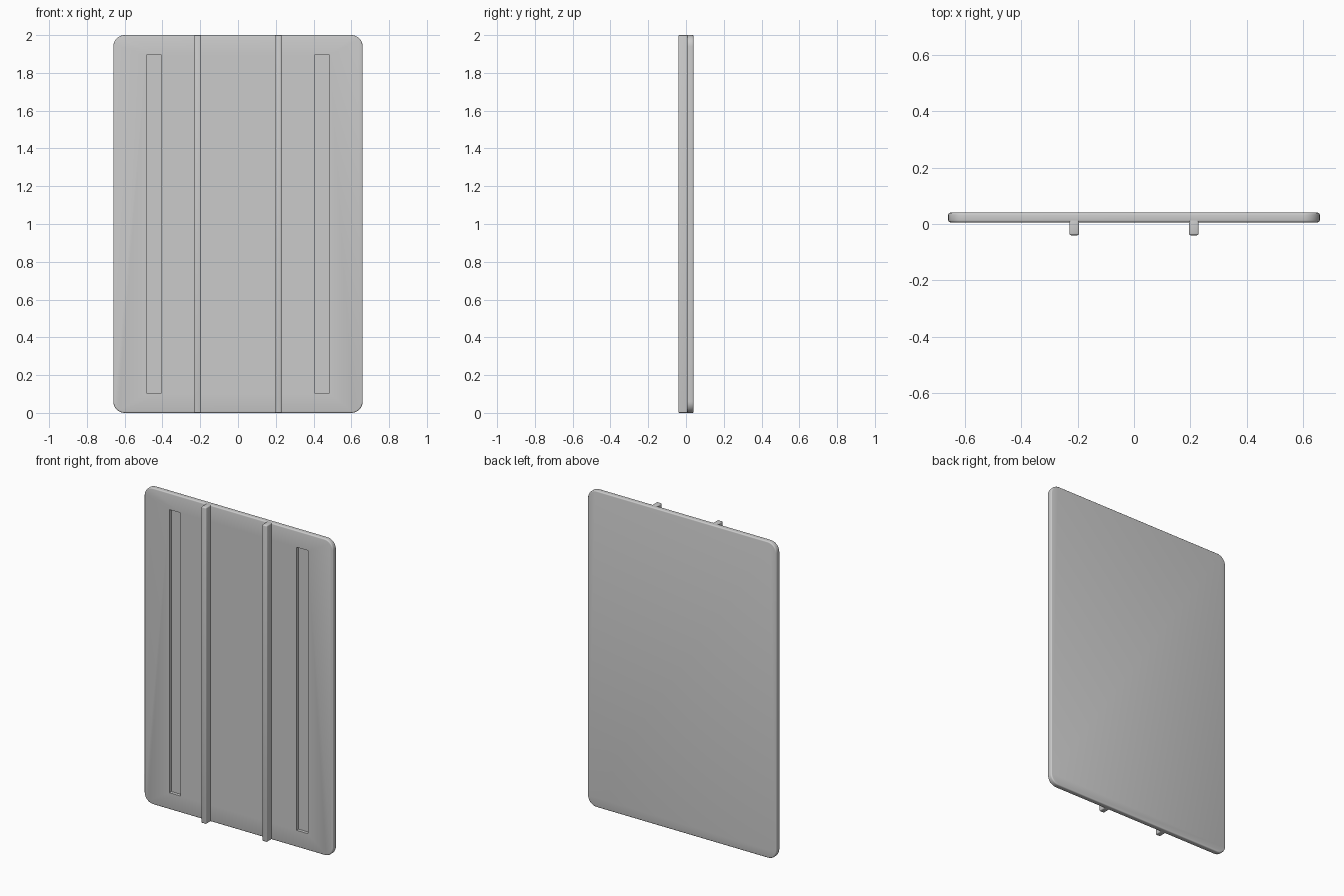
import bpy, bmesh
from math import cos, sin, pi

if "Cube" in bpy.data.objects:
    bpy.data.objects.remove(bpy.data.objects["Cube"])


def add_object(name, bm):
    bmesh.ops.recalc_face_normals(bm, faces=bm.faces)
    mesh = bpy.data.meshes.new(name)
    bm.to_mesh(mesh)
    bm.free()
    obj = bpy.data.objects.new(name, mesh)
    bpy.context.collection.objects.link(obj)
    return obj


def box(name, x0, x1, y0, y1, z0, z1):
    bm = bmesh.new()
    bmesh.ops.create_cube(bm, size=1)
    for v in bm.verts:
        v.co.x = x0 + (v.co.x + 0.5) * (x1 - x0)
        v.co.y = y0 + (v.co.y + 0.5) * (y1 - y0)
        v.co.z = z0 + (v.co.z + 0.5) * (z1 - z0)
    return add_object(name, bm)


def rounded_plate(name, half_w, height, r, y0, y1, steps=8):
    bm = bmesh.new()
    centres = [(half_w - r, height - r), (r - half_w, height - r),
               (r - half_w, r), (half_w - r, r)]
    verts = []
    for i, (cx, cz) in enumerate(centres):
        for s in range(steps + 1):
            a = (i + s / steps) * pi / 2
            verts.append(bm.verts.new((cx + r * cos(a), y0, cz + r * sin(a))))
    face = bm.faces.new(verts)
    new = bmesh.ops.extrude_face_region(bm, geom=[face])["geom"]
    bmesh.ops.translate(bm, vec=(0, y1 - y0, 0),
                        verts=[g for g in new if isinstance(g, bmesh.types.BMVert)])
    return add_object(name, bm)


def bevel(obj, width):
    m = obj.modifiers.new("soft_edges", "BEVEL")
    m.width = width
    m.segments = 3
    m.limit_method = "ANGLE"
    m.angle_limit = 0.7


def finish(obj):
    bpy.ops.object.select_all(action="DESELECT")
    obj.select_set(True)
    bpy.context.view_layer.objects.active = obj
    for m in list(obj.modifiers):
        bpy.ops.object.modifier_apply(modifier=m.name)
    bpy.ops.object.shade_smooth_by_angle(angle=0.6)


# Main panel with rounded corners and softened rim
panel = rounded_plate("panel", 0.66, 2.0, 0.06, 0.006, 0.04)
bevel(panel, 0.007)

for side, label in ((-1, "left"), (1, "right")):
    # Shallow vertical groove in the front face
    x = side * 0.445
    cutter = box(label + "_groove_cutter", x - 0.04, x + 0.04, -0.05, 0.026, 0.105, 1.895)
    cutter.hide_render = True
    cutter.hide_viewport = False
    cut = panel.modifiers.new(label + "_groove", "BOOLEAN")
    cut.operation = "DIFFERENCE"
    cut.solver = "EXACT"
    cut.object = cutter

    # Full-height rail standing proud of the front face
    x = side * 0.2125
    rail = box(label + "_rail", x - 0.0175, x + 0.0175, -0.04, 0.022, 0.0, 2.0)
    bevel(rail, 0.006)
    finish(rail)

finish(panel)

# Cutters are no longer needed once the grooves are applied
for label in ("left", "right"):
    bpy.data.objects.remove(bpy.data.objects[label + "_groove_cutter"])
